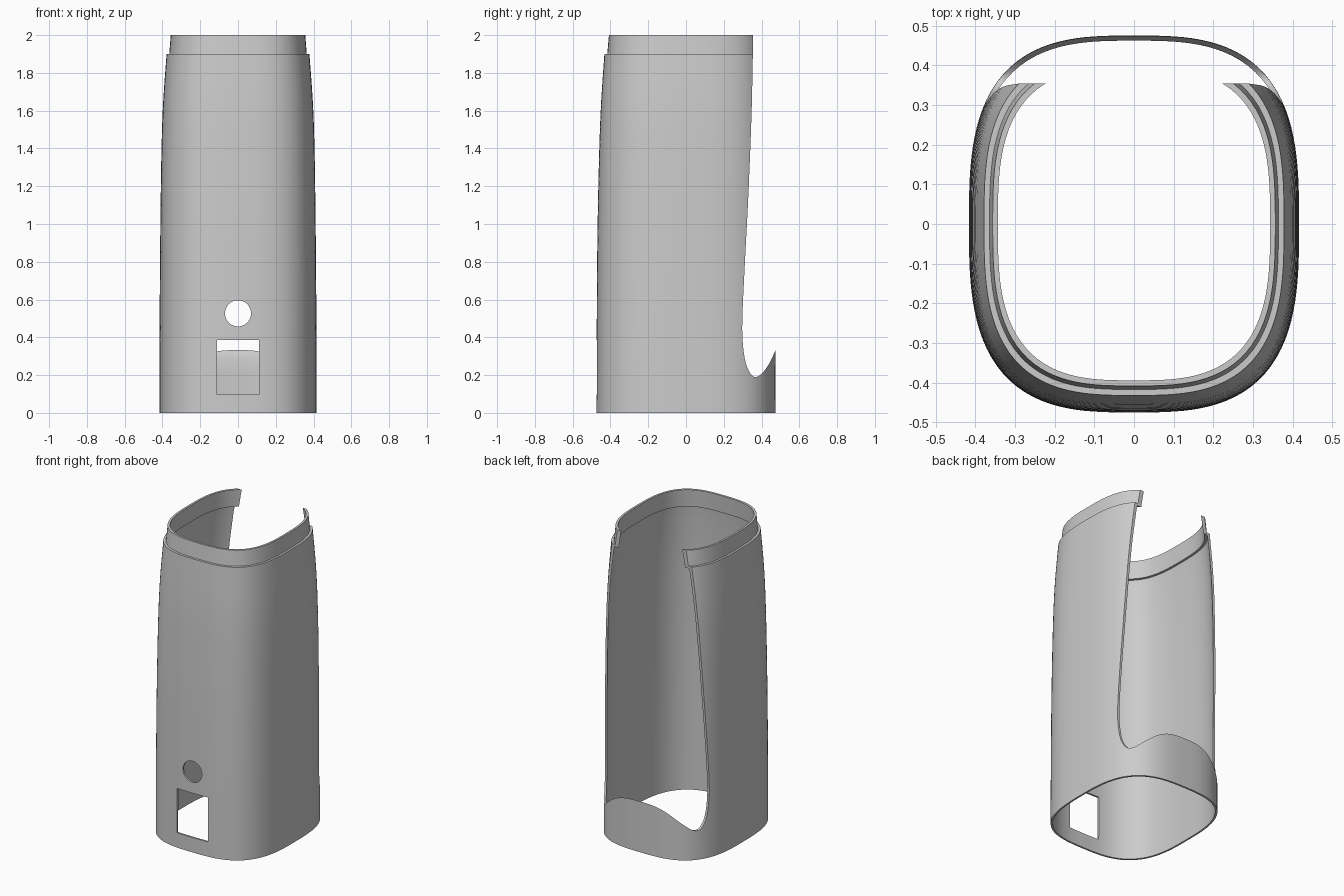
import bpy, bmesh, math

cube = bpy.data.objects.get("Cube")
if cube:
    bpy.data.objects.remove(cube, do_unlink=True)

SEGMENTS = 128
WALL = 0.012

grey = bpy.data.materials.new("plain grey")
grey.use_nodes = True
colour = (0.6, 0.6, 0.6, 1)
grey.diffuse_color = colour
grey.node_tree.nodes["Principled BSDF"].inputs["Base Color"].default_value = colour


def make_object(name, bm):
    bmesh.ops.recalc_face_normals(bm, faces=bm.faces)
    mesh = bpy.data.meshes.new(name)
    bm.to_mesh(mesh)
    bm.free()
    obj = bpy.data.objects.new(name, mesh)
    bpy.context.collection.objects.link(obj)
    mesh.materials.append(grey)
    return obj


def rounded_loop(bm, half_x, half_y, z):
    """Ring of vertices on a rounded-square outline."""
    ring = []
    for i in range(SEGMENTS):
        t = 2 * math.pi * i / SEGMENTS
        c, s = math.cos(t), math.sin(t)
        r = (abs(c) ** 3 + abs(s) ** 3) ** (-1 / 3)
        ring.append(bm.verts.new((half_x * r * c, half_y * r * s, z)))
    return ring


def prism(name, outline, axis, start, end):
    """Extrude a 2D outline along x or y."""
    bm = bmesh.new()
    place = (lambda p, d: (d, p[0], p[1])) if axis == "x" else (lambda p, d: (p[0], d, p[1]))
    a = [bm.verts.new(place(p, start)) for p in outline]
    b = [bm.verts.new(place(p, end)) for p in outline]
    bm.faces.new(a)
    bm.faces.new(b[::-1])
    for i in range(len(a)):
        j = (i + 1) % len(a)
        bm.faces.new((a[i], a[j], b[j], b[i]))
    obj = make_object(name, bm)
    obj.hide_render = True
    return obj


def smooth_path(pts, steps=6):
    """Catmull-Rom curve through the points."""
    ext = [pts[0]] + pts + [pts[-1]]
    out = []
    for p0, p1, p2, p3 in zip(ext, ext[1:], ext[2:], ext[3:]):
        for k in range(steps):
            t = k / steps
            out.append(tuple(0.5 * (2 * b + (c - a) * t + (2 * a - 5 * b + 4 * c - d) * t * t
                                    + (3 * b - a - 3 * c + d) * t ** 3)
                             for a, b, c, d in zip(p0, p1, p2, p3)))
    return out + [pts[-1]]


# Sleeve shell: outer wall, stepped lip, then back down the inside
outer = smooth_path([(0.416, 0.475, 0), (0.415, 0.473, 0.5), (0.411, 0.468, 1.0),
                     (0.405, 0.459, 1.4), (0.396, 0.449, 1.65), (0.378, 0.432, 1.9)], 4)
lip = [(0.364, 0.417, 1.9), (0.356, 0.408, 2), (0.343, 0.394, 2), (0.351, 0.403, 1.885)]
inner = [(x - WALL, y - WALL, min(z, 1.885)) for x, y, z in reversed(outer)]
bm = bmesh.new()
rings = [rounded_loop(bm, *level) for level in outer + lip + inner]
for low, high in zip(rings, rings[1:] + rings[:1]):
    for i in range(SEGMENTS):
        j = (i + 1) % SEGMENTS
        bm.faces.new((low[i], low[j], high[j], high[i]))
sleeve = make_object("sleeve_shell", bm)

# Back opening, with a scooped lower edge
edge = smooth_path([(0.355, 2.05), (0.353, 1.85), (0.346, 1.55), (0.33, 1.15), (0.312, 0.8),
                    (0.299, 0.52), (0.3, 0.38), (0.315, 0.27), (0.34, 0.21), (0.367, 0.19),
                    (0.4, 0.207), (0.44, 0.26), (0.475, 0.335), (0.5, 0.4)])
opening = prism("back_opening_cutter", edge + [(0.7, 0.4), (0.7, 2.05)], "x", -0.6, 0.6)

# Front window and round hole
window = prism("window_cutter", [(-0.112, 0.097), (0.112, 0.097), (0.112, 0.387), (-0.112, 0.387)],
               "y", -0.6, -0.3)
circle = [(0.069 * math.cos(math.pi * i / 24), 0.527 + 0.069 * math.sin(math.pi * i / 24))
          for i in range(48)]
hole = prism("round_hole_cutter", circle, "y", -0.6, -0.3)

bpy.ops.object.select_all(action="DESELECT")
bpy.context.view_layer.objects.active = sleeve
sleeve.select_set(True)
for cutter in (opening, window, hole):
    mod = sleeve.modifiers.new(cutter.name, "BOOLEAN")
    mod.operation = "DIFFERENCE"
    mod.solver = "EXACT"
    mod.object = cutter
    bpy.ops.object.modifier_apply(modifier=mod.name)
    bpy.data.objects.remove(cutter, do_unlink=True)

bpy.ops.object.shade_smooth_by_angle(angle=math.radians(30))
